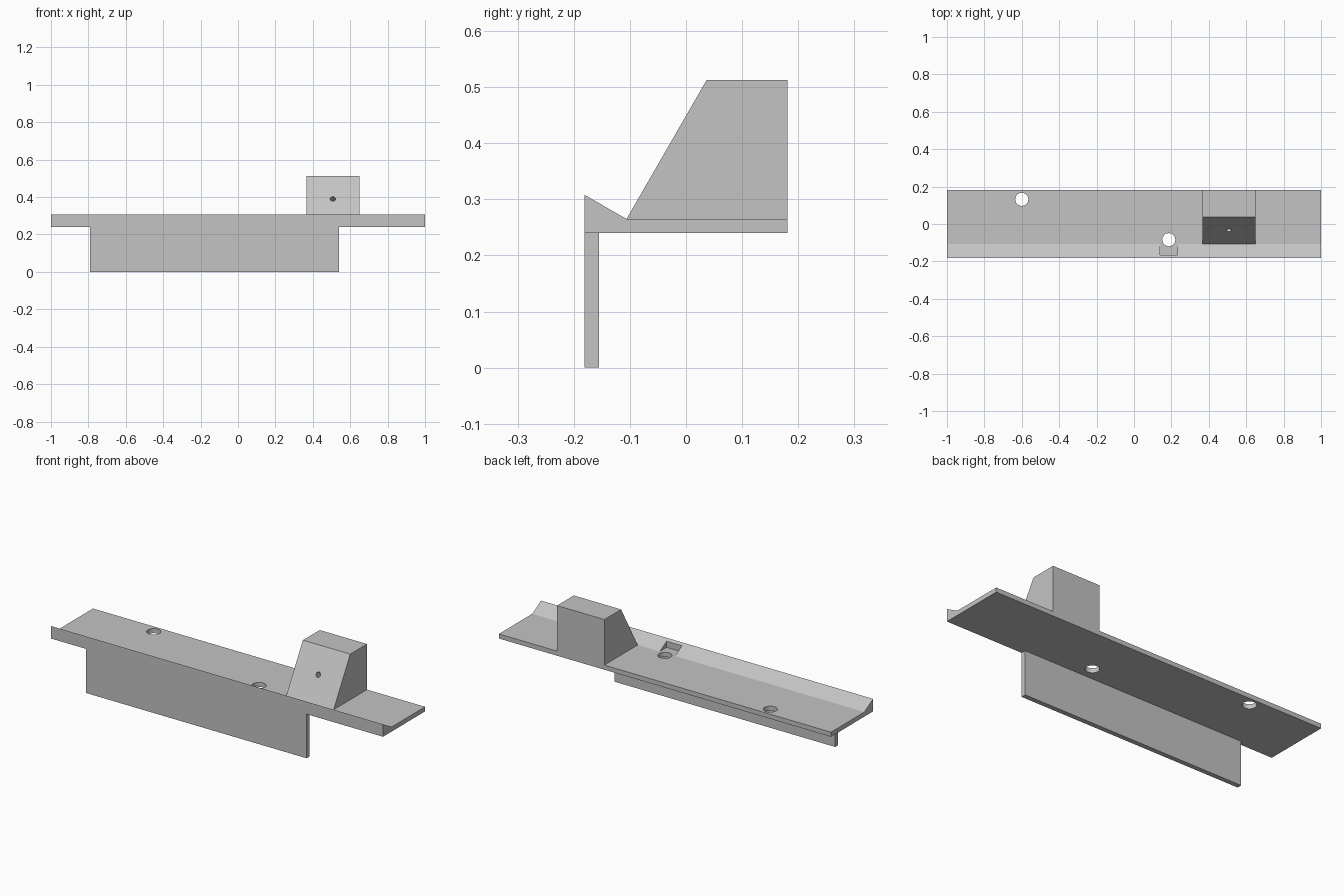
import bpy, bmesh, math
from mathutils import Vector

if "Cube" in bpy.data.objects:
    bpy.data.objects.remove(bpy.data.objects["Cube"], do_unlink=True)

grey = bpy.data.materials.new("plain_grey")
grey.use_nodes = True
colour = (0.55, 0.55, 0.55, 1)
grey.diffuse_color = colour
grey.node_tree.nodes["Principled BSDF"].inputs["Base Color"].default_value = colour


def extrude_profile(name, profile, x0, x1):
    """Extrude a closed (y, z) outline from x0 to x1."""
    bm = bmesh.new()
    face = bm.faces.new([bm.verts.new((x0, y, z)) for y, z in profile])
    ext = bmesh.ops.extrude_face_region(bm, geom=[face])["geom"]
    verts = [g for g in ext if isinstance(g, bmesh.types.BMVert)]
    bmesh.ops.translate(bm, verts=verts, vec=(x1 - x0, 0, 0))
    bmesh.ops.recalc_face_normals(bm, faces=bm.faces)
    mesh = bpy.data.meshes.new(name)
    bm.to_mesh(mesh)
    bm.free()
    mesh.materials.append(grey)
    obj = bpy.data.objects.new(name, mesh)
    bpy.context.collection.objects.link(obj)
    return obj


def drill(centre, axis, radius, depth):
    """Make a round cutter centred on a point along an axis."""
    bpy.ops.mesh.primitive_cylinder_add(
        vertices=32, radius=radius, depth=depth, location=centre,
        rotation=Vector(axis).to_track_quat("Z", "Y").to_euler())
    tool = bpy.context.object
    tool.data.materials.append(grey)
    return tool


def cut(obj, tool):
    """Subtract a cutter from a part and discard the cutter."""
    tool.hide_render = True
    mod = obj.modifiers.new("cut", "BOOLEAN")
    mod.operation, mod.solver, mod.object = "DIFFERENCE", "EXACT", tool
    bpy.ops.object.select_all(action="DESELECT")
    bpy.context.view_layer.objects.active = obj
    obj.select_set(True)
    bpy.ops.object.modifier_apply(modifier=mod.name)
    bpy.data.objects.remove(tool, do_unlink=True)


BACK, FRONT, VALLEY = 0.181, -0.181, -0.106
BOTTOM, TOP = 0.24, 0.265

# Long shelf with a raised, bevelled front lip
shelf = extrude_profile("shelf", [(FRONT, BOTTOM), (BACK, BOTTOM), (BACK, TOP),
                                  (VALLEY, TOP), (FRONT, 0.308)], -1, 1)

# Hanging front skirt
skirt = extrude_profile("skirt", [(FRONT, 0), (-0.155, 0), (-0.155, BOTTOM),
                                  (FRONT, BOTTOM)], -0.79, 0.54)

# Wedge block with a sloping front
block = extrude_profile("wedge_block", [(VALLEY, TOP), (BACK, TOP), (BACK, 0.513),
                                        (0.037, 0.513)], 0.365, 0.65)

# Screw clearance pocket in the lip, then the two screw holes
cut(shelf, extrude_profile("pocket_cutter", [(-0.165, TOP), (-0.1, TOP), (-0.1, 0.35),
                                             (-0.165, 0.35)], 0.14, 0.232))
for x, y in ((-0.6, 0.132), (0.186, -0.084)):
    cut(shelf, drill((x, y, 0.28), (0, 0, 1), 0.035, 0.2))

# Small pilot hole square to the sloping face
slope = Vector((0, 0.037 - VALLEY, 0.513 - TOP)).normalized()
normal = Vector((0, -slope.z, slope.y))
cut(block, drill(Vector((0.507, -0.034, 0.39)), normal, 0.014, 0.2))

for obj in (shelf, skirt, block):
    bpy.ops.object.select_all(action="DESELECT")
    bpy.context.view_layer.objects.active = obj
    obj.select_set(True)
    bpy.ops.object.shade_smooth_by_angle(angle=math.radians(20))
